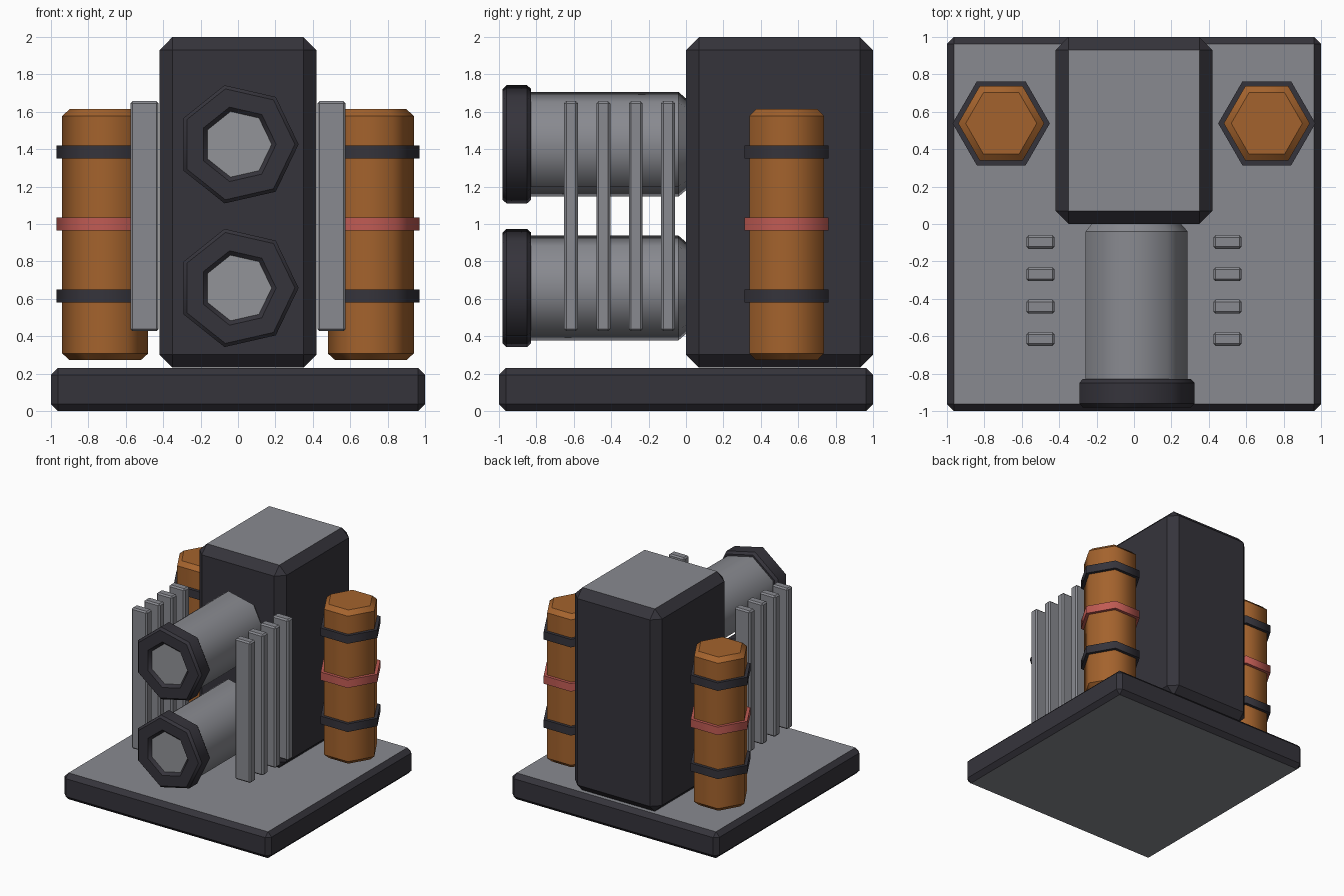
import bpy, bmesh, math
from mathutils import Vector

if "Cube" in bpy.data.objects:
    bpy.data.objects.remove(bpy.data.objects["Cube"])


def material(name, rgb):
    m = bpy.data.materials.new(name)
    m.diffuse_color = (*rgb, 1)
    m.use_nodes = True
    m.node_tree.nodes["Principled BSDF"].inputs["Base Color"].default_value = m.diffuse_color
    return m


DARK = material("dark_metal", (0.036, 0.034, 0.044))
GREY = material("grey_metal", (0.25, 0.255, 0.28))
LENS = material("lens_grey", (0.29, 0.295, 0.315))
ORANGE = material("orange", (0.37, 0.124, 0.026))
RED = material("red", (0.53, 0.105, 0.088))


def finish(bm, name, mats):
    bmesh.ops.recalc_face_normals(bm, faces=bm.faces)
    me = bpy.data.meshes.new(name)
    bm.to_mesh(me)
    bm.free()
    for m in mats:
        me.materials.append(m)
    ob = bpy.data.objects.new(name, me)
    bpy.context.collection.objects.link(ob)
    return ob


def box(name, lo, hi, bevel, mats):
    """Chamfered box; a second material goes on the flat top and bottom."""
    bm = bmesh.new()
    bmesh.ops.create_cube(bm, size=1)
    lo, hi = Vector(lo), Vector(hi)
    for v in bm.verts:
        v.co = (lo + hi) / 2 + v.co * (hi - lo)
    bmesh.ops.bevel(bm, geom=bm.edges[:], offset=bevel, segments=1,
                    affect='EDGES', profile=0.5)
    bm.normal_update()
    if len(mats) > 1:
        for f in bm.faces:
            f.material_index = int(abs(f.normal.z) > 0.9)
    return finish(bm, name, mats)


def prism(name, sides, profile, centre, axis, mats):
    """Rings of (radius, position) along an axis, closed at both ends.
    A second material goes on the first end face."""
    bm = bmesh.new()
    rings = []
    for r, t in profile:
        ring = []
        for i in range(sides):
            a = 2 * math.pi * i / sides
            c, s = r * math.cos(a), r * math.sin(a)
            p = Vector((c, s, t)) if axis == 'Z' else Vector((c, t, s))
            ring.append(bm.verts.new(p + Vector(centre)))
        rings.append(ring)
    first = bm.faces.new(rings[0])
    first.material_index = len(mats) - 1
    bm.faces.new(rings[-1])
    for a, b in zip(rings, rings[1:]):
        for i in range(sides):
            j = (i + 1) % sides
            f = bm.faces.new((a[i], a[j], b[j], b[i]))
            f.smooth = True
    # ring edges stay crisp, lengthwise edges are smooth
    for ring in rings:
        for i in range(sides):
            e = bm.edges.get((ring[i], ring[(i + 1) % sides]))
            if e:
                e.smooth = False
    return finish(bm, name, mats)


# Base plate and tower
box("base_plate", (-1, -1, 0), (1, 1, 0.23), 0.037, [DARK, GREY])
box("tower", (-0.42, 0, 0.232), (0.42, 1, 2), 0.07, [DARK, GREY])

# Two forward tubes with recessed end caps
for label, z in (("upper", 1.426), ("lower", 0.658)):
    prism(label + "_tube", 7,
          [(0.25, -0.88), (0.287, -0.85), (0.287, -0.04), (0.25, 0.002)],
          (0, 0, z), 'Y', [GREY])
    prism(label + "_tube_cap", 7,
          [(0.18, -0.955), (0.204, -0.98), (0.304, -0.98), (0.324, -0.96),
           (0.324, -0.85), (0.304, -0.828)],
          (0, 0, z), 'Y', [DARK, LENS])

for side, s in (("right", 1), ("left", -1)):
    # Row of upright fins
    for i in range(4):
        y = -0.096 - 0.173 * i
        x = 0.5 * s
        box(f"{side}_fin_{i + 1}", (x - 0.076, y - 0.037, 0.427),
            (x + 0.076, y + 0.037, 1.657), 0.012, [GREY])
    # Side canister with three bands
    c = (0.71 * s, 0.538, 0)
    prism(side + "_canister", 6,
          [(0.19, 0.272), (0.23, 0.308), (0.23, 1.578), (0.19, 1.614)],
          c, 'Z', [ORANGE])
    for part, z, m in (("lower", 0.616, DARK), ("middle", 1.0, RED),
                       ("upper", 1.386, DARK)):
        prism(f"{side}_{part}_band", 6,
              [(0.26, z - 0.035), (0.26, z + 0.035)], c, 'Z', [m])
